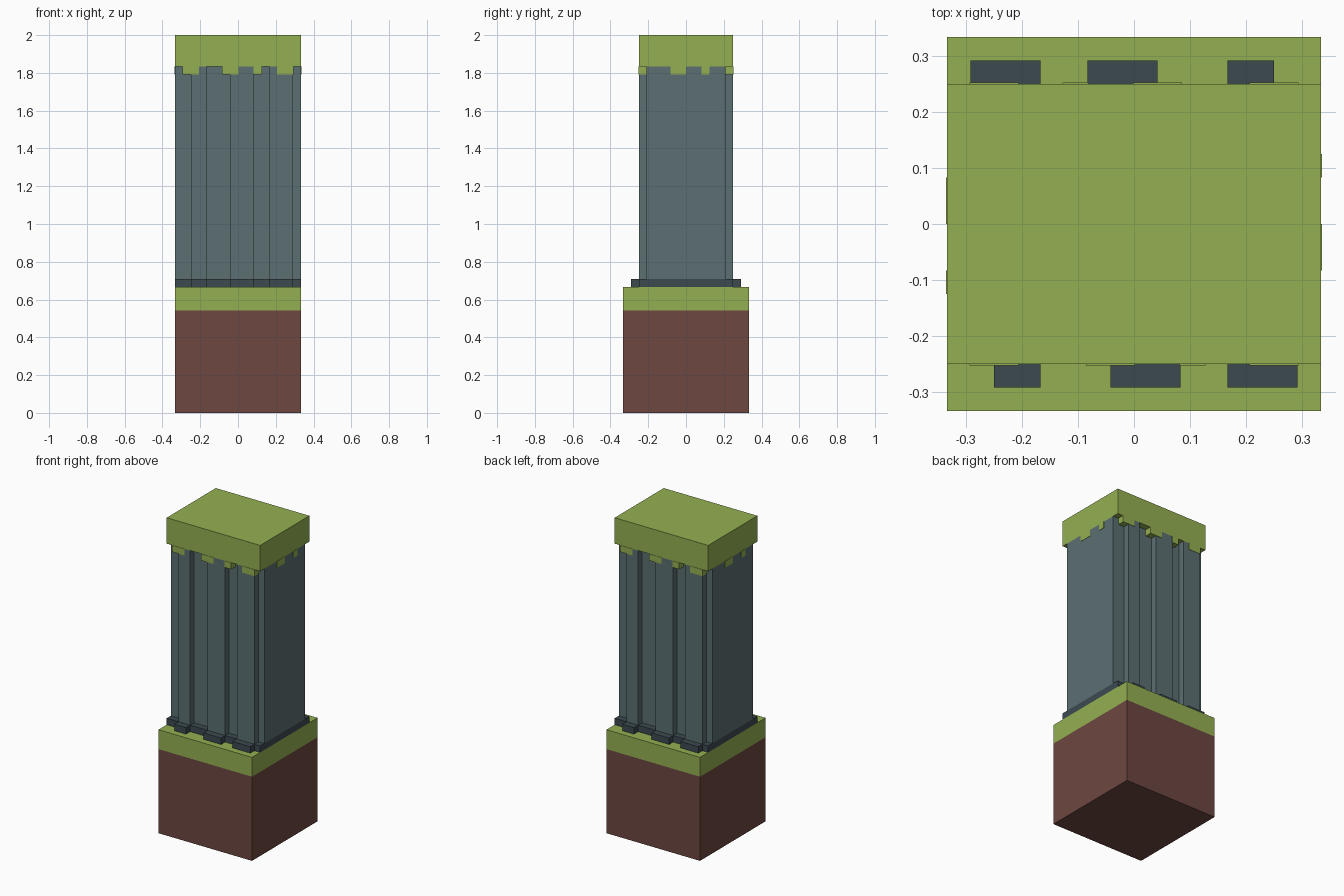
import bpy
import bmesh
from mathutils import Vector

if "Cube" in bpy.data.objects:
    bpy.data.objects.remove(bpy.data.objects["Cube"], do_unlink=True)

U = 1 / 24          # one block step
HALF = 8            # half width in steps
RIDGES = [(-6, -4), (-1, 2), (4, 7)]   # raised strips along the front


def material(name, rgb):
    linear = [((c / 255 + 0.055) / 1.055) ** 2.4 for c in rgb] + [1]
    mat = bpy.data.materials.new(name)
    mat.use_nodes = True
    mat.diffuse_color = linear
    shader = mat.node_tree.nodes["Principled BSDF"]
    shader.inputs["Base Color"].default_value = linear
    shader.inputs["Roughness"].default_value = 0.9
    return mat


GRASS = material("grass green", (148, 176, 82))
STONE = material("grey stone", (91, 111, 114))
DARK = material("dark stone", (60, 74, 80))
SOIL = material("brown soil", (109, 71, 65))


def prism(name, outline, z0, z1, mat):
    """Extrude an outline, given in steps, from z0 to z1."""
    bm = bmesh.new()
    base = bm.faces.new([bm.verts.new((x * U, y * U, z0 * U)) for x, y in outline])
    top = bmesh.ops.extrude_face_region(bm, geom=[base])["geom"]
    verts = [v for v in top if isinstance(v, bmesh.types.BMVert)]
    bmesh.ops.translate(bm, verts=verts, vec=Vector((0, 0, (z1 - z0) * U)))
    bmesh.ops.recalc_face_normals(bm, faces=bm.faces)
    mesh = bpy.data.meshes.new(name)
    bm.to_mesh(mesh)
    bm.free()
    mesh.materials.append(mat)
    obj = bpy.data.objects.new(name, mesh)
    bpy.context.collection.objects.link(obj)
    return obj


def rect(x0, x1, y0, y1):
    return [(x0, y0), (x1, y0), (x1, y1), (x0, y1)]


def ridged(depth):
    """Outline with raised strips in front, repeated by a half turn behind."""
    front = [(-HALF, -depth)]
    for a, b in RIDGES:
        front += [(a, -depth), (a, -depth - 1), (b, -depth - 1), (b, -depth)]
    front.append((HALF, -depth))
    return front + [(-x, -y) for x, y in front]


# Ground block
prism("soil_block", rect(-HALF, HALF, -HALF, HALF), 0, 13, SOIL)
prism("grass_layer", rect(-HALF, HALF, -HALF, HALF), 13, 16, GRASS)

# Ridged pillar and its footing
prism("pillar_footing", ridged(6), 16, 17, DARK)
prism("pillar_shaft", ridged(5), 17, 44, STONE)

# Grass cap
prism("grass_cap", rect(-HALF, HALF, -6, 6), 44, 48, GRASS)

# Drips below the cap, a hair proud of the stone, on all four sides
E = 0.05
drips = [rect(a - E, b + E, -6 - E, -5) for a, b in [(-7, -5), (-2, 0), (2, 3), (5, 7)]]
drips += [rect(HALF - 1, HALF + E, a, b) for a, b in [(-2, 0), (2, 3)]]
for i, outline in enumerate(drips):
    prism(f"grass_drip_{i}_a", outline, 43, 44, GRASS)
    prism(f"grass_drip_{i}_b", [(-x, -y) for x, y in outline], 43, 44, GRASS)
